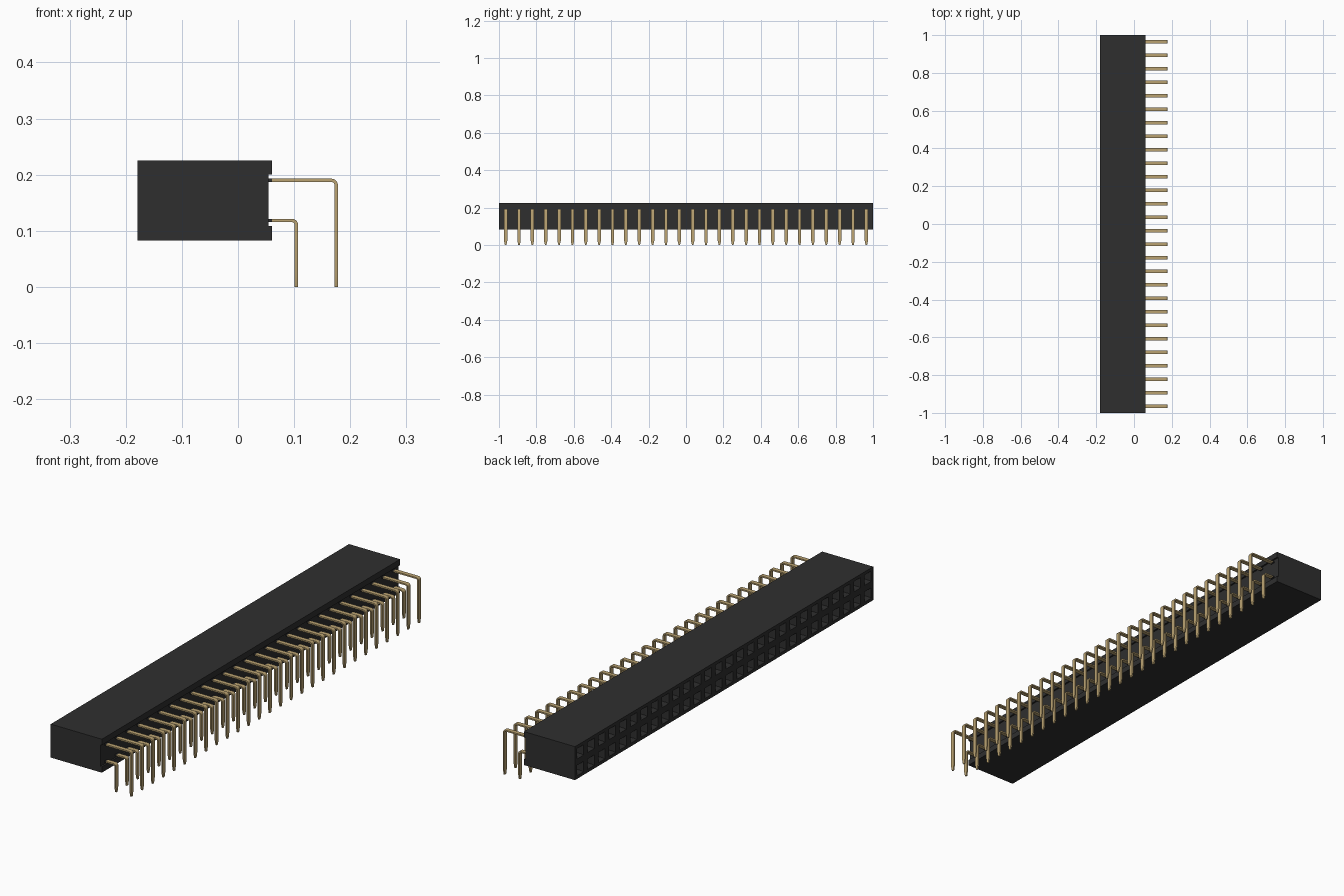
import bpy, bmesh, math
from mathutils import Vector

cube = bpy.data.objects.get("Cube")
if cube:
    bpy.data.objects.remove(cube)

COUNT = 28
PITCH = 2 / COUNT
LEFT, RIGHT, GROOVE = -0.179, 0.061, 0.054
BOTTOM, TOP = 0.083, 0.225
MIDDLE = (BOTTOM + TOP) / 2


def material(name, color, metallic=0.0):
    m = bpy.data.materials.new(name)
    m.use_nodes = True
    m.diffuse_color = (*color, 1)
    node = m.node_tree.nodes["Principled BSDF"]
    node.inputs["Base Color"].default_value = (*color, 1)
    node.inputs["Roughness"].default_value = 0.6
    return m


black = material("black plastic", (0.028, 0.028, 0.028))
gold = material("pale gold", (0.50, 0.37, 0.17))


def add_object(name, bm, mats):
    bmesh.ops.recalc_face_normals(bm, faces=bm.faces)
    mesh = bpy.data.meshes.new(name)
    bm.to_mesh(mesh)
    bm.free()
    for m in mats:
        mesh.materials.append(m)
    obj = bpy.data.objects.new(name, mesh)
    bpy.context.collection.objects.link(obj)
    return obj


# Housing: block with a shallow groove along the pin side
def build_housing():
    lip = 0.025
    profile = [(LEFT, BOTTOM), (RIGHT, BOTTOM), (RIGHT, BOTTOM + lip),
               (GROOVE, BOTTOM + lip), (GROOVE, TOP - lip),
               (RIGHT, TOP - lip), (RIGHT, TOP), (LEFT, TOP)]
    bm = bmesh.new()
    face = bm.faces.new([bm.verts.new((x, -1, z)) for x, z in profile])
    ext = bmesh.ops.extrude_face_region(bm, geom=[face], use_keep_orig=True)
    ends = [g for g in ext["geom"] if isinstance(g, bmesh.types.BMVert)]
    bmesh.ops.translate(bm, verts=ends, vec=(0, 2, 0))
    bmesh.ops.recalc_face_normals(bm, faces=bm.faces)

    # Divide the socket side into one square cell per contact
    def socket_side():
        return [f for f in bm.faces if f.normal.x < -0.9
                and f.calc_center_median().x < LEFT + 0.001]

    def cut(co, normal):
        faces = socket_side()
        geom = faces + list({e for f in faces for e in f.edges}) \
            + list({v for f in faces for v in f.verts})
        bmesh.ops.bisect_plane(bm, geom=geom, plane_co=co, plane_no=normal)

    cut((0, 0, MIDDLE), (0, 0, 1))
    for i in range(1, COUNT):
        cut((0, -1 + i * PITCH, 0), (0, 1, 0))

    # Sink a funnel and a square hole into every cell
    cells = socket_side()
    bmesh.ops.inset_individual(bm, faces=cells, thickness=0.019)
    bmesh.ops.inset_individual(bm, faces=cells, thickness=0.006, depth=-0.008)
    bmesh.ops.inset_individual(bm, faces=cells, thickness=0.0005, depth=-0.10)
    return add_object("housing", bm, [black])


# Pin row: one bent flat strip, repeated along the housing
def build_pin_row(name, reach, height):
    half_t, half_w, radius, steps = 0.003, 0.009, 0.008, 5
    rings = [(GROOVE - 0.01, height, 0, half_w), (RIGHT, height, 0, half_w)]
    for i in range(steps + 1):
        a = math.pi / 2 * i / steps
        rings.append((reach - radius + radius * math.sin(a),
                      height - radius + radius * math.cos(a), a, half_w))
    rings += [(reach, 0.022, math.pi / 2, half_w),
              (reach, 0, math.pi / 2, half_w * 0.45)]
    bm = bmesh.new()
    loops = []
    for x, z, a, w in rings:
        n = Vector((math.sin(a), 0, math.cos(a))) * half_t
        side = Vector((0, w, 0))
        c = Vector((x, -1 + PITCH / 2, z))
        loops.append([bm.verts.new(p) for p in
                      (c + n + side, c + n - side, c - n - side, c - n + side)])
    for a, b in zip(loops, loops[1:]):
        for i in range(4):
            j = (i + 1) % 4
            bm.faces.new((a[i], a[j], b[j], b[i]))
    bm.faces.new(loops[0])
    bm.faces.new(loops[-1])
    # Dark root inside the groove
    for f in bm.faces:
        f.material_index = 1 if f.calc_center_median().x < RIGHT else 0
    obj = add_object(name, bm, [gold, black])
    bpy.ops.object.select_all(action="DESELECT")
    obj.select_set(True)
    bpy.context.view_layer.objects.active = obj
    bpy.ops.object.shade_smooth_by_angle(angle=math.radians(30))
    array = obj.modifiers.new("repeat", "ARRAY")
    array.count = COUNT
    array.use_relative_offset = False
    array.use_constant_offset = True
    array.constant_offset_displace = (0, PITCH, 0)


build_housing()
build_pin_row("upper_pins", 0.175, MIDDLE + PITCH / 2)
build_pin_row("lower_pins", 0.104, MIDDLE - PITCH / 2)
